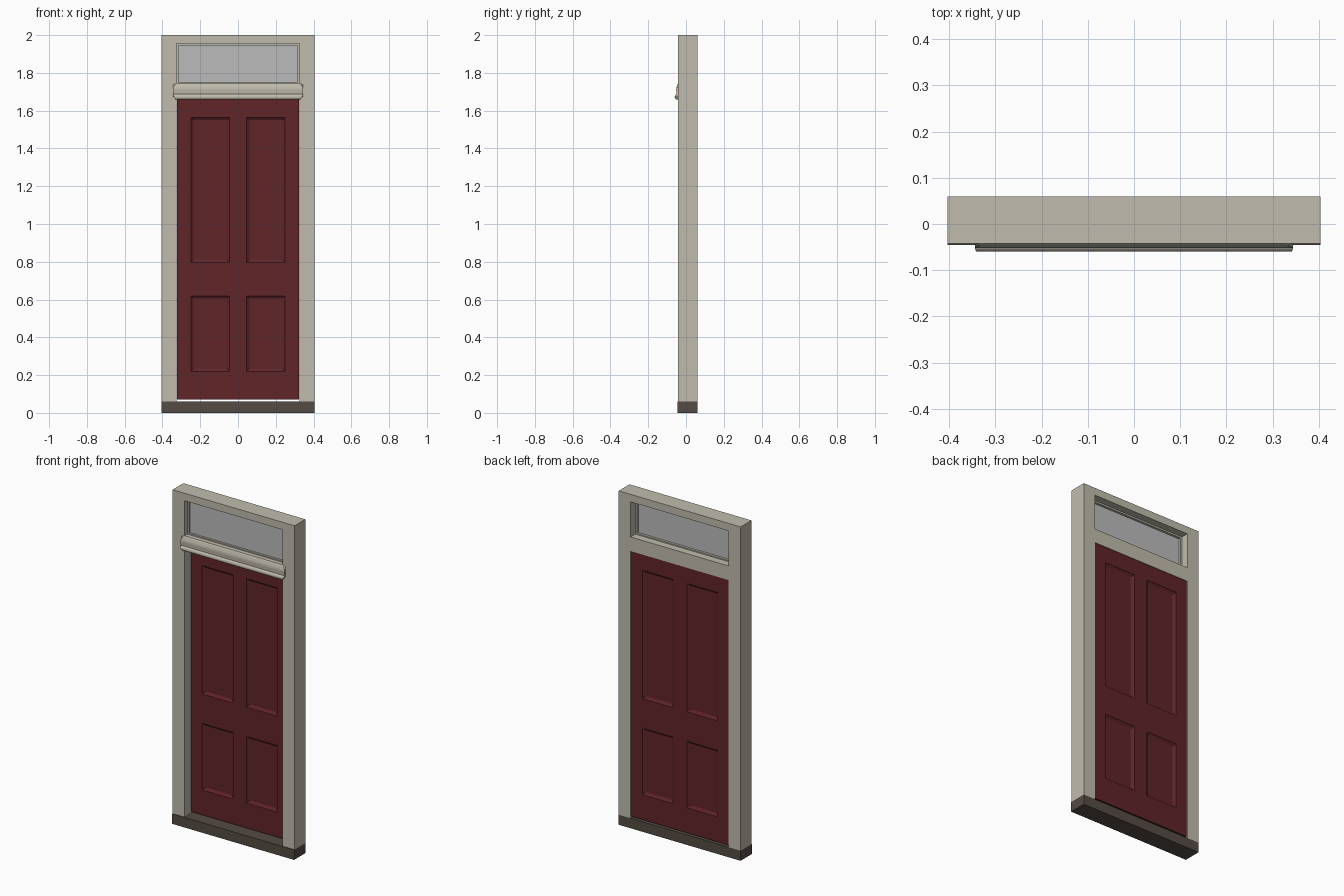
import bpy, bmesh

if "Cube" in bpy.data.objects:
    bpy.data.objects.remove(bpy.data.objects["Cube"])


def material(name, rgb):
    m = bpy.data.materials.new(name)
    m.diffuse_color = (*rgb, 1)
    m.use_nodes = True
    m.node_tree.nodes["Principled BSDF"].inputs["Base Color"].default_value = m.diffuse_color
    return m


CREAM = material("cream_paint", (0.53, 0.50, 0.42))
RED = material("red_paint", (0.115, 0.018, 0.022))
DARK = material("dark_stone", (0.09, 0.07, 0.058))
GLASS = material("pane_grey", (0.5, 0.5, 0.5))


def finish(name, bm, mat):
    bmesh.ops.recalc_face_normals(bm, faces=bm.faces)
    me = bpy.data.meshes.new(name)
    bm.to_mesh(me)
    bm.free()
    me.materials.append(mat)
    ob = bpy.data.objects.new(name, me)
    bpy.context.collection.objects.link(ob)
    return ob


def box(name, x, y, z, mat):
    bm = bmesh.new()
    bmesh.ops.create_cube(bm, size=1)
    for v in bm.verts:
        for i, (a, b) in enumerate((x, y, z)):
            v.co[i] = b if v.co[i] > 0 else a
    return finish(name, bm, mat)


# Frame: threshold, head, jambs and transom bar
F, B = -0.042, 0.06
box("threshold", (-0.404, 0.404), (-0.046, B), (0, 0.06), DARK)
box("head", (-0.404, 0.404), (F, B), (1.955, 2.0), CREAM)
for s, side in ((-1, "left"), (1, "right")):
    box(side + "_jamb", sorted((s * 0.325, s * 0.404)), (F, B), (0.06, 1.955), CREAM)
box("transom_bar", (-0.325, 0.325), (F, B), (1.66, 1.745), CREAM)

# Drip moulding: profile of (y, z), ends returning inward with the projection
profile = [(-0.042, 1.745), (-0.046, 1.738), (-0.051, 1.722), (-0.052, 1.712),
           (-0.050, 1.687), (-0.055, 1.684), (-0.059, 1.678), (-0.060, 1.671),
           (-0.058, 1.665), (-0.053, 1.660), (-0.042, 1.660)]
half = [0.325, 0.332, 0.344, 0.344, 0.344, 0.344, 0.342, 0.338, 0.334, 0.330, 0.330]
bm = bmesh.new()
ends = [[bm.verts.new((s * w, y, z)) for w, (y, z) in zip(half, profile)] for s in (-1, 1)]
n = len(profile)
for i in range(n):
    j = (i + 1) % n
    bm.faces.new((ends[0][i], ends[0][j], ends[1][j], ends[1][i]))
# returns: each end is closed back to the frame face
for row, s in zip(ends, (-1, 1)):
    wall = [row[0]] + [bm.verts.new((s * (0.345 if 0 < i < 7 else half[i]), F, profile[i][1]))
                       for i in range(1, n - 1)] + [row[-1]]
    for i in range(n - 1):
        quad = [row[i], row[i + 1], wall[i + 1], wall[i]]
        bm.faces.new(list(dict.fromkeys(quad)))
finish("drip_moulding", bm, CREAM)

# Door leaf: a gridded slab whose panel cells are inset on both sides
xs = [-0.323, -0.25, -0.045, 0.045, 0.25, 0.323]
zs = [0.07, 0.22, 0.62, 0.795, 1.565, 1.66]
bm = bmesh.new()
layers, panels = [], []
for y in (0.018, 0.056):
    g = [[bm.verts.new((x, y, z)) for z in zs] for x in xs]
    layers.append(g)
    for i in range(5):
        for j in range(5):
            q = [g[i][j], g[i + 1][j], g[i + 1][j + 1], g[i][j + 1]]
            f = bm.faces.new(q if y < 0.03 else q[::-1])
            if i in (1, 3) and j in (1, 3):
                panels.append(f)
a, b = layers
for k in range(5):
    for e in (0, 5):
        bm.faces.new((a[e][k], a[e][k + 1], b[e][k + 1], b[e][k]))
        bm.faces.new((a[k][e], a[k + 1][e], b[k + 1][e], b[k][e]))
bmesh.ops.recalc_face_normals(bm, faces=bm.faces)
bmesh.ops.inset_individual(bm, faces=panels, thickness=0.004, depth=-0.004)
bmesh.ops.inset_individual(bm, faces=panels, thickness=0.018, depth=-0.008)
finish("door_leaf", bm, RED)

# Fanlight: pane with thin stops in front and behind
box("window_pane", (-0.325, 0.325), (-0.004, 0.002), (1.745, 1.955), GLASS)
for label, y in (("front", (-0.016, -0.004)), ("back", (0.002, 0.016))):
    for s, side in ((-1, "left"), (1, "right")):
        box(f"{label}_{side}_stop", sorted((s * 0.315, s * 0.325)), y, (1.745, 1.955), CREAM)
    box(f"{label}_top_stop", (-0.315, 0.315), y, (1.945, 1.955), CREAM)
    box(f"{label}_bottom_stop", (-0.315, 0.315), y, (1.745, 1.752), CREAM)
